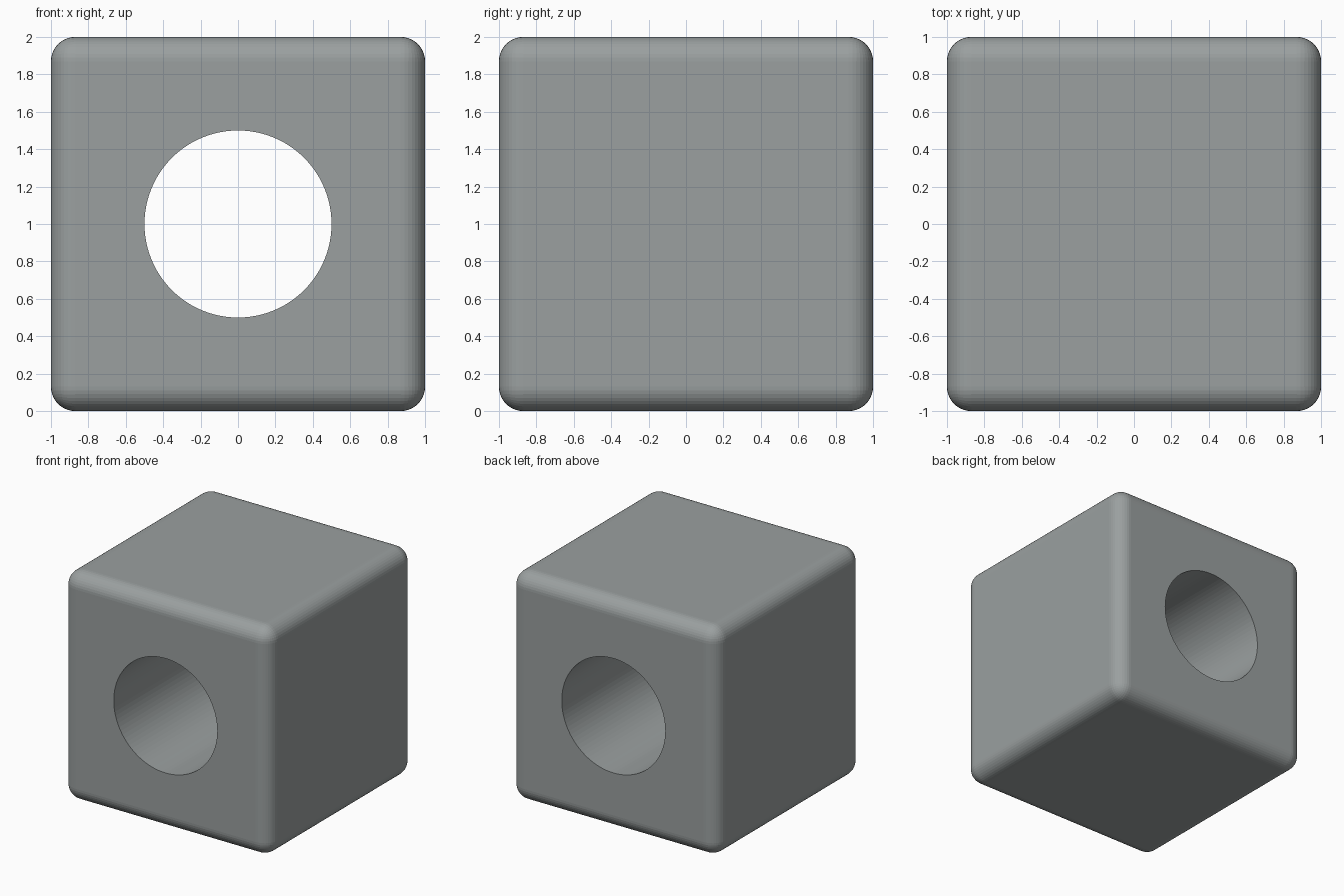
import bpy
from math import radians

if "Cube" in bpy.data.objects:
    bpy.data.objects.remove(bpy.data.objects["Cube"])

# Rounded block
bpy.ops.mesh.primitive_cube_add(size=2, location=(0, 0, 1))
block = bpy.context.object
block.name = "rounded_block"
bevel = block.modifiers.new("rounded_edges", 'BEVEL')
bevel.width = 0.13
bevel.segments = 10

# Dark grey finish
grey = bpy.data.materials.new("dark_grey")
grey.diffuse_color = (0.325, 0.35, 0.35, 1)
grey.use_nodes = True
grey.node_tree.nodes["Principled BSDF"].inputs["Base Color"].default_value = grey.diffuse_color
block.data.materials.append(grey)

# Cutter for the round hole running front to back
bpy.ops.mesh.primitive_cylinder_add(vertices=96, radius=0.5, depth=3,
                                    location=(0, 0, 1), rotation=(radians(90), 0, 0))
cutter = bpy.context.object
cutter.name = "hole_cutter"
cutter.data.materials.append(grey)
hole = block.modifiers.new("through_hole", 'BOOLEAN')
hole.operation = 'DIFFERENCE'
hole.solver = 'EXACT'
hole.object = cutter

# Apply the modifiers and drop the cutter; the fine facets stay flat shaded
bpy.ops.object.select_all(action='DESELECT')
block.select_set(True)
bpy.context.view_layer.objects.active = block
for name in [m.name for m in block.modifiers]:
    bpy.ops.object.modifier_apply(modifier=name)
bpy.data.objects.remove(cutter, do_unlink=True)
bpy.ops.object.shade_flat()
